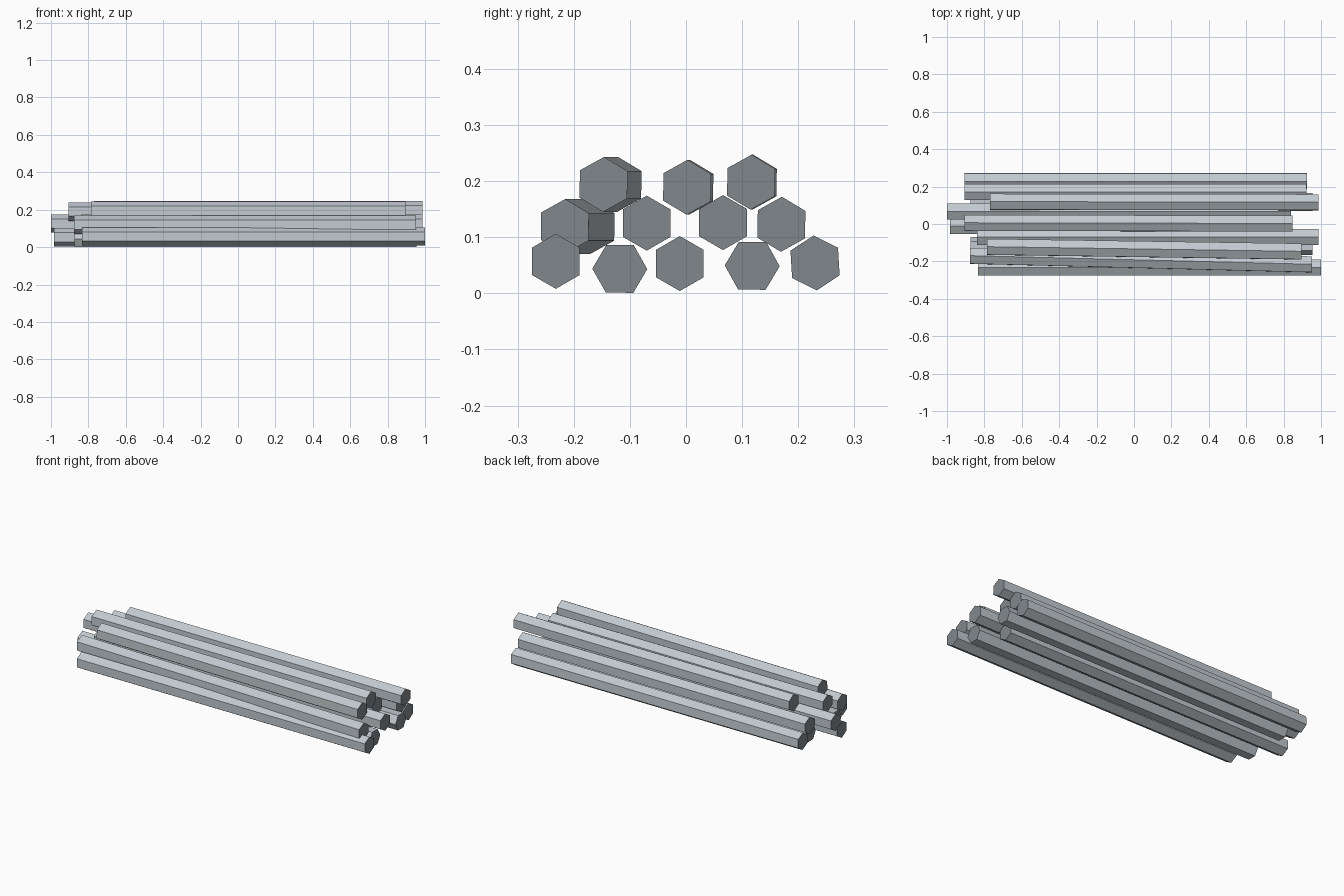
import bpy, bmesh, math
from mathutils import Vector

if "Cube" in bpy.data.objects:
    bpy.data.objects.remove(bpy.data.objects["Cube"])


def material(name, rgb):
    m = bpy.data.materials.new(name)
    m.diffuse_color = (*rgb, 1)
    m.use_nodes = True
    m.node_tree.nodes["Principled BSDF"].inputs["Base Color"].default_value = m.diffuse_color
    return m


side_mat = material("light_blue_grey", (0.54, 0.59, 0.63))
end_mat = material("dark_blue_grey", (0.215, 0.245, 0.265))

R = 0.049  # corner radius of every bar


def hex_bar(name, x0, x1, y0, y1, z, turn):
    """Six-sided bar from (x0, y0) to (x1, y1); turn = 0 puts a corner on top."""
    bm = bmesh.new()
    rings = []
    for x, y in ((x0, y0), (x1, y1)):
        ring = []
        for i in range(6):
            a = math.radians(90 + 60 * i + turn)
            ring.append(bm.verts.new(Vector((x, y + R * math.cos(a), z + R * math.sin(a)))))
        rings.append(ring)
    a, b = rings
    for i in range(6):
        j = (i + 1) % 6
        bm.faces.new((a[i], a[j], b[j], b[i]))
    # darker cut ends
    for ring in rings:
        bm.faces.new(ring).material_index = 1
    bmesh.ops.recalc_face_normals(bm, faces=bm.faces)
    mesh = bpy.data.meshes.new(name)
    bm.to_mesh(mesh)
    bm.free()
    mesh.materials.append(side_mat)
    mesh.materials.append(end_mat)
    bpy.context.collection.objects.link(bpy.data.objects.new(name, mesh))


# left x, right x, left y, right y, z, turn in degrees
layers = {
    "bottom_bar": [
        (-0.835, 1.00, -0.232, -0.232, 0.057, 0),
        (-0.875, 0.955, -0.118, -0.118, 0.0435, 29.5),
        (-0.985, 0.835, -0.011, -0.011, 0.053, 0),
        (-0.875, 0.955, 0.118, 0.118, 0.049, 29),
        (-0.905, 0.925, 0.230, 0.230, 0.054, 3.5),
    ],
    "middle_bar": [
        (-0.877, 0.953, -0.170, -0.216, 0.119, -1),
        (-0.84, 0.987, -0.070, -0.070, 0.125, 0),
        (-1.00, 0.84, 0.066, 0.066, 0.126, 0),
        (-0.907, 0.922, 0.170, 0.170, 0.123, -1),
    ],
    "top_bar": [
        (-0.785, 0.895, -0.122, -0.147, 0.194, -1),
        (-0.907, 0.847, 0.006, 0.002, 0.189, -1),
        (-0.77, 0.987, 0.119, 0.116, 0.198, -1),
    ],
}
for layer, bars in layers.items():
    for n, bar in enumerate(bars, 1):
        hex_bar(f"{layer}_{n}", *bar)
